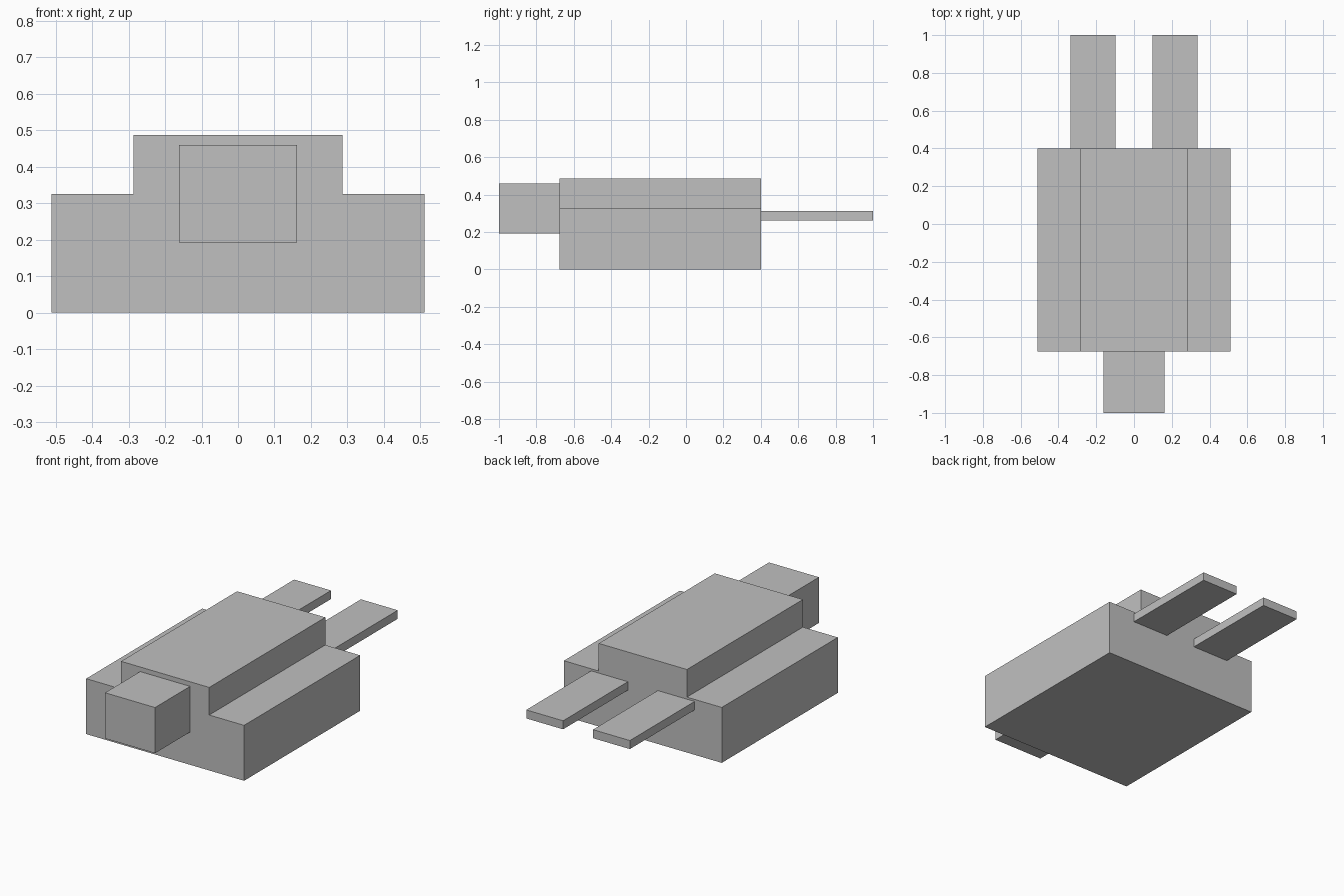
import bpy
import bmesh

cube = bpy.data.objects.get("Cube")
if cube:
    bpy.data.objects.remove(cube, do_unlink=True)

# Single plain grey
grey = bpy.data.materials.new("plain_grey")
grey.use_nodes = True
colour = (0.53, 0.53, 0.53, 1)
grey.diffuse_color = colour
grey.node_tree.nodes["Principled BSDF"].inputs["Base Color"].default_value = colour


def finish(name, bm):
    bmesh.ops.recalc_face_normals(bm, faces=bm.faces)
    mesh = bpy.data.meshes.new(name)
    bm.to_mesh(mesh)
    bm.free()
    mesh.materials.append(grey)
    obj = bpy.data.objects.new(name, mesh)
    bpy.context.collection.objects.link(obj)
    return obj


def extrude_profile(name, points, y0, y1):
    """Extrude an (x, z) outline along y."""
    bm = bmesh.new()
    face = bm.faces.new([bm.verts.new((x, y0, z)) for x, z in points])
    result = bmesh.ops.extrude_face_region(bm, geom=[face], use_keep_orig=True)
    verts = [v for v in result["geom"] if isinstance(v, bmesh.types.BMVert)]
    bmesh.ops.translate(bm, verts=verts, vec=(0, y1 - y0, 0))
    return finish(name, bm)


def block(name, x0, x1, y0, y1, z0, z1):
    return extrude_profile(name, [(x0, z0), (x1, z0), (x1, z1), (x0, z1)], y0, y1)


FRONT, BACK = -0.675, 0.4

# Stepped body: wide base with a raised centre
half = [(0.512, 0), (0.512, 0.325), (0.286, 0.325), (0.286, 0.487)]
outline = half + [(-x, z) for x, z in reversed(half)]
extrude_profile("body", outline, FRONT, BACK)

# Front block
block("front_block", -0.162, 0.162, -1, FRONT, 0.192, 0.46)

# Pair of flat rear prongs
for side, x0, x1 in (("left", 0.097, 0.336), ("right", -0.336, -0.097)):
    block(side + "_prong", x0, x1, BACK, 1, 0.263, 0.313)
